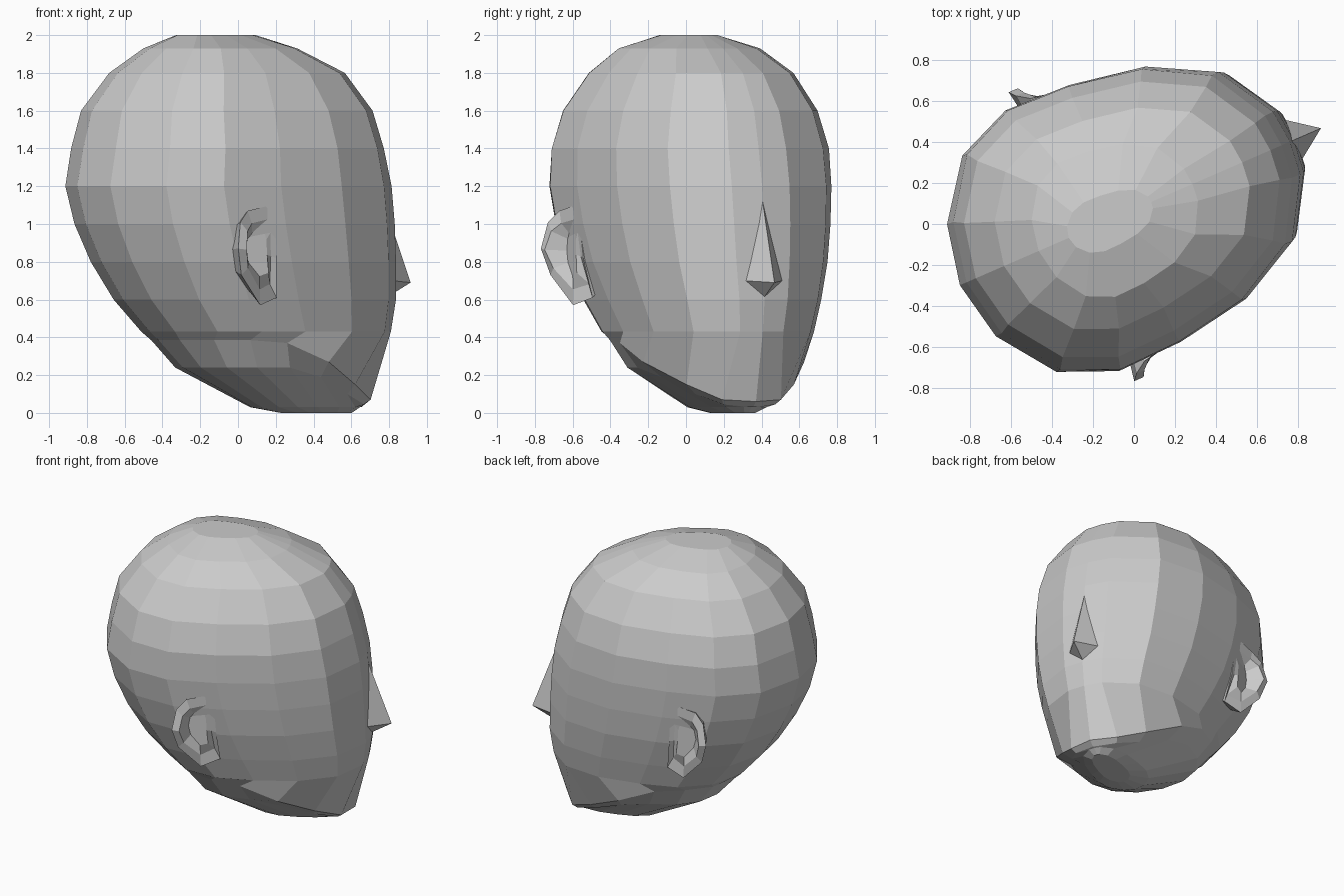
import bpy, bmesh, math

if "Cube" in bpy.data.objects:
    bpy.data.objects.remove(bpy.data.objects["Cube"])

ANGLE = math.radians(23.5)   # the head is turned towards +x
OFFSET = 0.065


def finish(name, bm):
    """Turn a bmesh (nose along local +x) into a placed, flat-shaded object."""
    bmesh.ops.recalc_face_normals(bm, faces=bm.faces)
    me = bpy.data.meshes.new(name)
    bm.to_mesh(me)
    bm.free()
    ob = bpy.data.objects.new(name, me)
    bpy.context.collection.objects.link(ob)
    ob.rotation_euler.z = ANGLE
    ob.location = (-math.sin(ANGLE) * OFFSET, math.cos(ANGLE) * OFFSET, 0)
    return ob


def loft(name, rings):
    """Skin closed rings of equal length and cap both ends."""
    bm = bmesh.new()
    loops = [[bm.verts.new(p) for p in r] for r in rings]
    n = len(loops[0])
    for a, b in zip(loops, loops[1:]):
        for i in range(n):
            j = (i + 1) % n
            bm.faces.new((a[i], a[j], b[j], b[i]))
    bm.faces.new(loops[0])
    bm.faces.new(loops[-1])
    return finish(name, bm)


def mirrored(half):
    """Close a half ring (front to back) across the face's middle plane."""
    return half + [(u, -v, z) for u, v, z in half[-2:0:-1]]


# Head: one egg-shaped plan outline, scaled per height
plan = [(1, 0), (.98, .24), (.79, .65), (.43, .89), (0, .985),
        (-.38, 1), (-.7, .83), (-.93, .43), (-1, 0)]


def level(z, c, a, w):
    return mirrored([(c + a * s, w * t, z) for s, t in plan])


# Sharp jaw line rising from the chin, and the sloped underside below it
jaw = [(.78, 0, .06), (.72, .17, .07), (.57, .31, .15), (.35, .465, .27),
       (.1, .49, .37), (-.1, .46, .385), (-.27, .37, .385), (-.39, .19, .385),
       (-.43, 0, .385)]
under = [(.74, 0, .03), (.69, .15, .045), (.55, .25, .10), (.35, .36, .19),
         (.15, .41, .24), (-.03, .39, .24), (-.17, .31, .24), (-.26, .17, .24),
         (-.29, 0, .24)]
# height, centre, half length, half width
upper = [(.43, .195, .675, .52), (.6, .13, .765, .58), (.8, .065, .825, .64),
         (1.0, .015, .865, .675), (1.2, -.02, .88, .695), (1.4, -.025, .84, .69),
         (1.6, -.03, .785, .63), (1.8, -.03, .635, .505),
         (1.93, -.07, .41, .355), (2.0, -.10, .22, .13)]
loft("head", [level(0, .48, .2, .09), level(.03, .415, .305, .175),
              mirrored(under), mirrored(jaw)] + [level(*l) for l in upper])

# Nose: a pointed wedge set into the face
bm = bmesh.new()
top, tip, low, left, right, back = [bm.verts.new(p) for p in (
    (.86, 0, 1.14), (1.025, 0, .69), (.885, 0, .61),
    (.87, .115, .70), (.87, -.11, .70), (.80, 0, .75))]
for side in (left, right):
    for a, b in ((top, tip), (tip, low), (low, back), (back, top)):
        bm.faces.new((a, b, side))
finish("nose", bm)

# Ears: flared rim with a hollow bowl, mirrored to both sides
rim = [(-.04, .66, 1.0), (-.07, .67, 1.1), (-.22, .70, 1.07), (-.28, .74, 1.01),
       (-.305, .77, .87), (-.27, .73, .73), (-.13, .66, .57), (-.01, .60, .61),
       (-.03, .645, .82)]


def ear_ring(side, scale, w=None):
    cu, cz = -.14, .85
    return [(cu + (u - cu) * scale, side * (v if w is None else w),
             cz + (z - cz) * scale) for u, v, z in rim]


for name, side in (("left_ear", 1), ("right_ear", -1)):
    loft(name, [ear_ring(side, .75, .53), ear_ring(side, 1),
                ear_ring(side, .7), ear_ring(side, .45, .66)])
